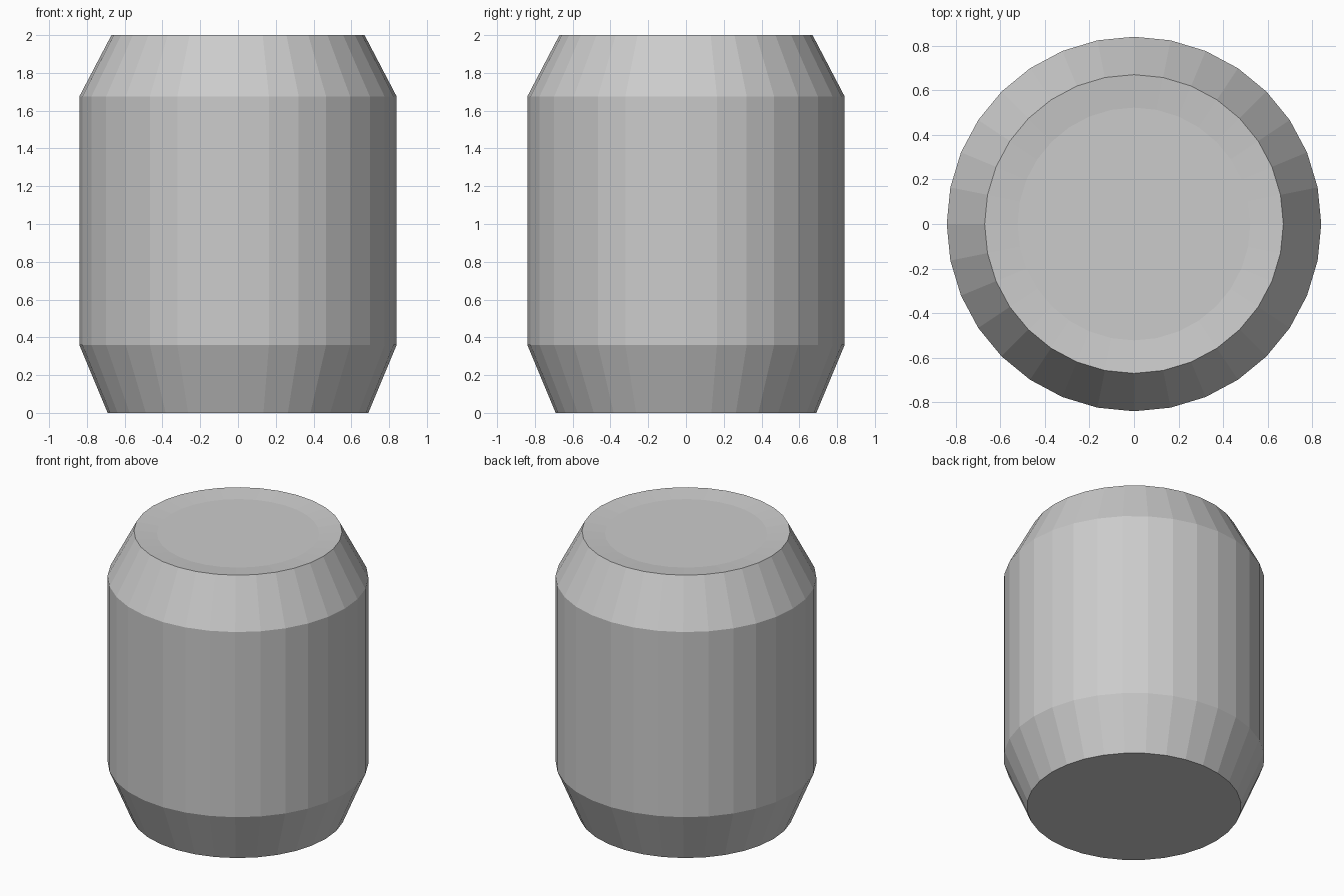
import bpy
import bmesh
from math import cos, sin, tau

cube = bpy.data.objects.get("Cube")
if cube:
    bpy.data.objects.remove(cube, do_unlink=True)

SIDES = 32

# Single plain grey finish
grey = bpy.data.materials.new("plain_grey")
grey.use_nodes = True
colour = (0.6, 0.6, 0.6, 1.0)
grey.diffuse_color = colour
grey.node_tree.nodes["Principled BSDF"].inputs["Base Color"].default_value = colour

# Barrel outline as (radius, height): foot, taper, wall, shoulder, dished lid
PROFILE = [(0.69, 0.0), (0.84, 0.36), (0.84, 1.675), (0.67, 2.0), (0.522, 1.985)]


def add_ring(bm, radius, height):
    return [bm.verts.new((radius * cos(tau * i / SIDES), radius * sin(tau * i / SIDES), height))
            for i in range(SIDES)]


bm = bmesh.new()
rings = [add_ring(bm, r, z) for r, z in PROFILE]
for low, high in zip(rings, rings[1:]):
    for i in range(SIDES):
        j = (i + 1) % SIDES
        bm.faces.new((low[i], low[j], high[j], high[i]))

# Flat base and sunken lid centre
bm.faces.new(rings[0][::-1])
bm.faces.new(rings[-1])
bmesh.ops.recalc_face_normals(bm, faces=bm.faces)

mesh = bpy.data.meshes.new("barrel_body")
bm.to_mesh(mesh)
bm.free()
mesh.materials.append(grey)
barrel = bpy.data.objects.new("barrel_body", mesh)
bpy.context.collection.objects.link(barrel)
